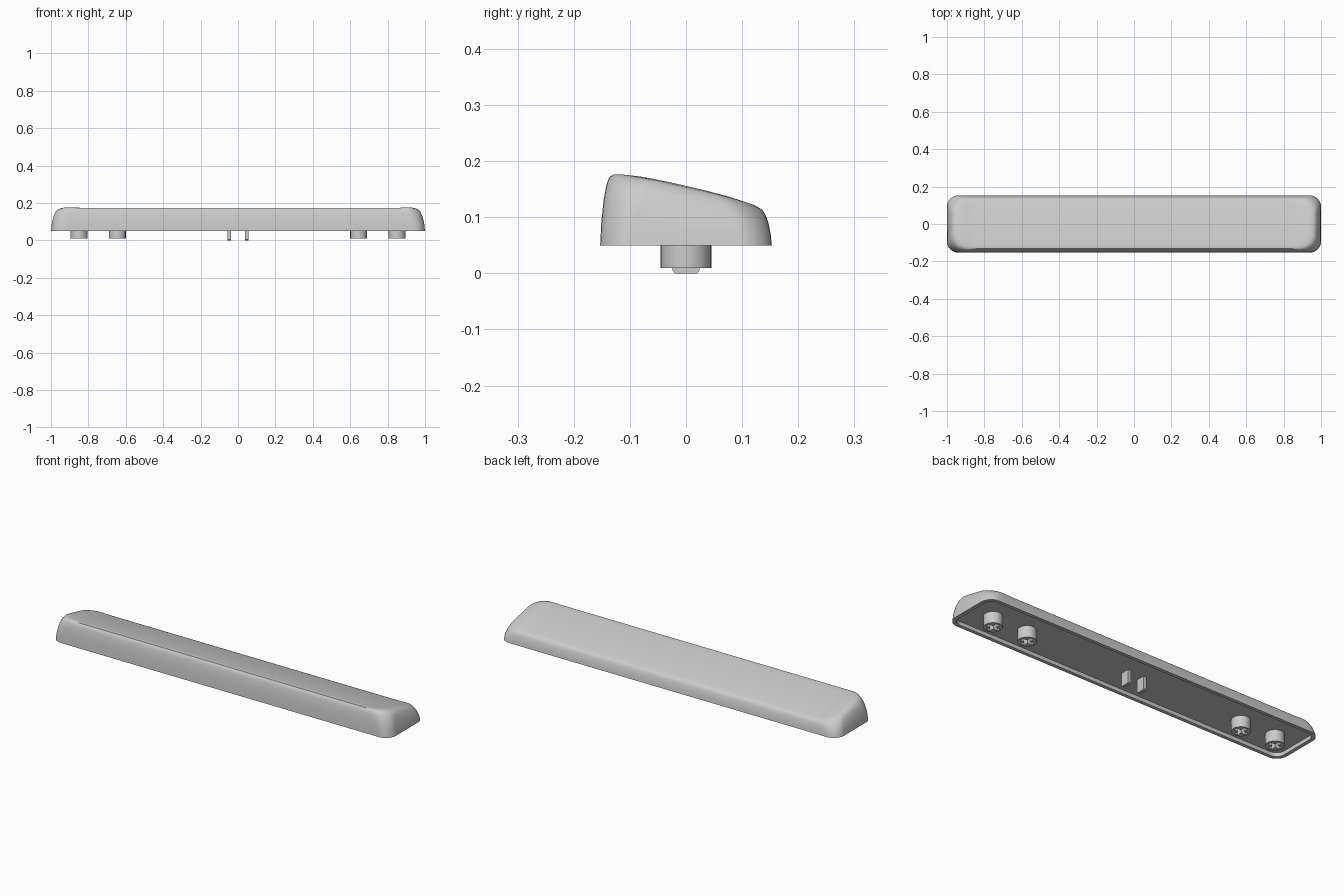
import bpy, bmesh
from math import sin, cos, pi

cube = bpy.data.objects.get("Cube")
if cube:
    bpy.data.objects.remove(cube, do_unlink=True)

grey = bpy.data.materials.new("light grey plastic")
grey.use_nodes = True
grey.diffuse_color = (0.6, 0.6, 0.6, 1)
grey.node_tree.nodes["Principled BSDF"].inputs["Base Color"].default_value = (0.6, 0.6, 0.6, 1)

BASE, CEILING = 0.05, 0.07
HALF_X, HALF_Y = 1.0, 0.153
SPACING = (0.97, 0.94, 0.91, 0.88, 0.8, 0.4)


def make_object(name, bm):
    bmesh.ops.recalc_face_normals(bm, faces=bm.faces)
    mesh = bpy.data.meshes.new(name)
    bm.to_mesh(mesh)
    bm.free()
    mesh.materials.append(grey)
    obj = bpy.data.objects.new(name, mesh)
    bpy.context.collection.objects.link(obj)
    return obj


def smooth(obj, degrees=40):
    bpy.ops.object.select_all(action='DESELECT')
    obj.select_set(True)
    bpy.context.view_layer.objects.active = obj
    bpy.ops.object.shade_smooth_by_angle(angle=degrees * pi / 180)


def outline(hx, hy, radius, steps=8):
    """Rounded rectangle, counter-clockwise, with extra points on the long sides."""
    radius = min(radius, hy * 0.95)
    points = []
    for k, (sx, sy) in enumerate(((1, 1), (-1, 1), (-1, -1), (1, -1))):
        for i in range(steps + 1):
            a = pi / 2 * (k + i / steps)
            points.append((sx * (hx - radius) + radius * cos(a),
                           sy * (hy - radius) + radius * sin(a)))
        if k in (0, 2):
            row = list(SPACING) + [0] + [-s for s in reversed(SPACING)]
            points += [(sx * s * (hx - radius), sy * hy) for s in row]
    return points


def top_height(x, y):
    """Sloping, gently crowned top that rises slightly at both ends."""
    t = min(max((abs(x) - 0.86) / 0.07, 0), 1)
    return 0.151 - 0.23 * y - 0.3 * y * y + 0.005 * t * t * (3 - 2 * t)


def bridge(bm, lower, upper):
    n = len(lower)
    for i in range(n):
        j = (i + 1) % n
        bm.faces.new((lower[i], lower[j], upper[j], upper[i]))


# Keycap shell: shallow underside recess, rim, curved walls, then the top
bm = bmesh.new()
rings = []
for z in (CEILING, BASE):
    rings.append([bm.verts.new((x, y, z))
                  for x, y in outline(HALF_X - 0.02, HALF_Y - 0.018, 0.045)])
wall = ((0, 0), (0.002, 0.3), (0.006, 0.6), (0.011, 0.82),
        (0.016, 0.94), (0.021, 0.985), (0.03, 1))
for inset, t in wall:
    pts = outline(HALF_X - 2 * inset, HALF_Y - inset, 0.06 + 1.3 * inset)
    rings.append([bm.verts.new((x, y, BASE + t * (top_height(x, y) - BASE)))
                  for x, y in pts])
for inset in (0.05, 0.08, 0.11, 0.14):
    pts = outline(HALF_X - 0.03 - inset, HALF_Y - inset, 0.1)
    rings.append([bm.verts.new((x, y, top_height(x, y))) for x, y in pts])
for lower, upper in zip(rings, rings[1:]):
    bridge(bm, lower, upper)
bm.faces.new(rings[0])
bm.faces.new(rings[-1])
smooth(make_object("keycap_shell", bm))


# Round mounting stems with a cross-shaped socket
def stem(name, cx):
    radius, arm, half, low = 0.045, 0.035, 0.01, 0.01
    cross = [(arm, -half), (arm, half), (half, half), (half, arm), (-half, arm), (-half, half),
             (-arm, half), (-arm, -half), (-half, -half), (-half, -arm), (half, -arm), (half, -half)]
    bm = bmesh.new()
    circle = [(radius * cos(2 * pi * i / 36), radius * sin(2 * pi * i / 36)) for i in range(36)]
    edges = []
    for pts in (circle, cross):
        bottom = [bm.verts.new((cx + x, y, low)) for x, y in pts]
        top = [bm.verts.new((cx + x, y, CEILING + 0.001)) for x, y in pts]
        bridge(bm, bottom, top)
        edges += [bm.edges.get((bottom[i - 1], bottom[i])) for i in range(len(pts))]
    bmesh.ops.triangle_fill(bm, edges=edges, use_beauty=True, normal=(0, 0, -1))
    # The socket stays a separate loop at the ceiling, so orient its walls inward
    obj = make_object(name, bm)
    smooth(obj, 30)


for side, sign in (("left", 1), ("right", -1)):
    stem("outer_stem_" + side, sign * 0.85)
    stem("inner_stem_" + side, sign * 0.645)

    # Flat centre clip with chamfered lower corners
    bm = bmesh.new()
    profile = [(-0.024, CEILING + 0.001), (-0.024, 0.005), (-0.02, 0),
               (0.02, 0), (0.024, 0.005), (0.024, CEILING + 0.001)]
    face = bm.faces.new([bm.verts.new((sign * 0.047 - 0.009, y, z)) for y, z in profile])
    moved = bmesh.ops.extrude_face_region(bm, geom=[face])["geom"]
    bmesh.ops.translate(bm, vec=(0.018, 0, 0),
                        verts=[v for v in moved if isinstance(v, bmesh.types.BMVert)])
    make_object("centre_clip_" + side, bm)
